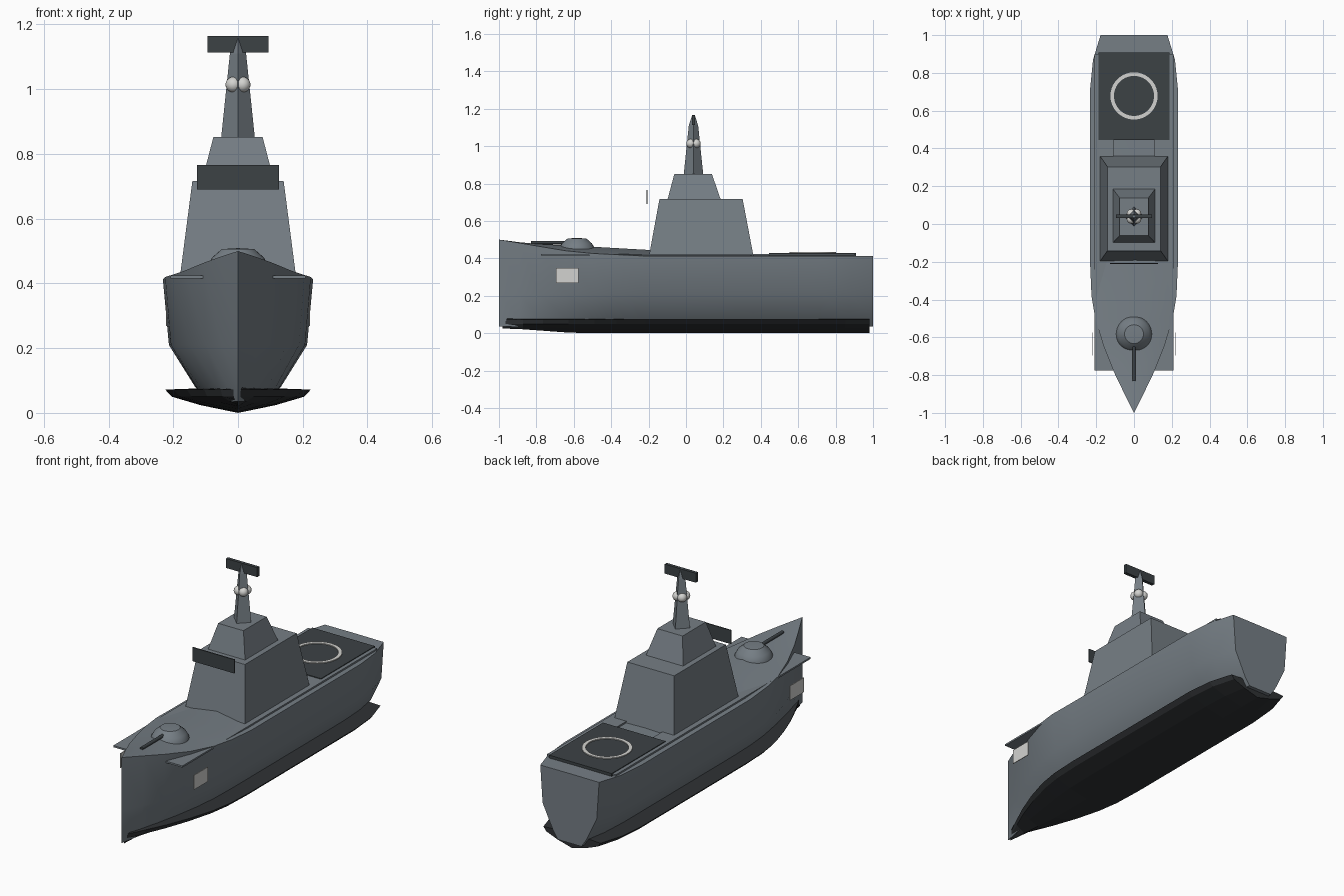
import bpy, bmesh
from math import radians, pi
from mathutils import Matrix

cube = bpy.data.objects.get("Cube")
if cube:
    bpy.data.objects.remove(cube, do_unlink=True)


def material(name, rgb):
    m = bpy.data.materials.new(name)
    m.use_nodes = True
    m.diffuse_color = (*rgb, 1)
    bsdf = m.node_tree.nodes["Principled BSDF"]
    bsdf.inputs["Base Color"].default_value = (*rgb, 1)
    bsdf.inputs["Roughness"].default_value = 0.7
    return m


GREY = material("naval grey", (0.18, 0.21, 0.235))
DARK = material("dark slate", (0.045, 0.054, 0.06))
KEEL = material("keel black", (0.028, 0.031, 0.034))
WHITE = material("off white", (0.65, 0.65, 0.63))


def finish(name, bm, mat, smooth=False):
    bmesh.ops.recalc_face_normals(bm, faces=bm.faces[:])
    mesh = bpy.data.meshes.new(name)
    bm.to_mesh(mesh)
    bm.free()
    mesh.materials.append(mat)
    obj = bpy.data.objects.new(name, mesh)
    bpy.context.collection.objects.link(obj)
    if smooth:
        bpy.ops.object.select_all(action="DESELECT")
        obj.select_set(True)
        bpy.context.view_layer.objects.active = obj
        bpy.ops.object.shade_smooth_by_angle(angle=radians(32))
    return obj


def loft(name, rings, mat, smooth=False):
    """Join closed rings of equal length and cap both ends."""
    bm = bmesh.new()
    rows = [[bm.verts.new(p) for p in ring] for ring in rings]
    n = len(rows[0])
    for a, b in zip(rows, rows[1:]):
        for i in range(n):
            j = (i + 1) % n
            bm.faces.new((a[i], a[j], b[j], b[i]))
    bm.faces.new(rows[0])
    bm.faces.new(rows[-1])
    bmesh.ops.remove_doubles(bm, verts=bm.verts[:], dist=0.0002)
    bmesh.ops.dissolve_degenerate(bm, edges=bm.edges[:], dist=0.0002)
    return finish(name, bm, mat, smooth)


def rect(hx, y0, y1, z):
    return [(-hx, y0, z), (hx, y0, z), (hx, y1, z), (-hx, y1, z)]


def box(name, x, y, z, mat):
    bm = bmesh.new()
    bmesh.ops.create_cube(bm, size=1)
    for v in bm.verts:
        v.co = [r[0] if c < 0 else r[1] for c, r in zip(v.co, (x, y, z))]
    return finish(name, bm, mat)


def section(y, top, half):
    """Full ring at y from a centre top point and the right-hand half profile."""
    return ([(0, y, top)] + [(x, y, z) for x, z in half]
            + [(-x, y, z) for x, z in reversed(half)])


def lathe(name, profile, centre, segments, mat, closed=False, smooth=True):
    bm = bmesh.new()
    verts = [bm.verts.new((r, 0, z)) for r, z in profile]
    pairs = list(zip(verts, verts[1:])) + ([(verts[-1], verts[0])] if closed else [])
    edges = [bm.edges.new(p) for p in pairs]
    bmesh.ops.spin(bm, geom=verts + edges, cent=(0, 0, 0), axis=(0, 0, 1),
                   angle=2 * pi, steps=segments, use_duplicate=False)
    bmesh.ops.remove_doubles(bm, verts=bm.verts[:], dist=0.0002)
    bmesh.ops.translate(bm, verts=bm.verts[:], vec=centre)
    return finish(name, bm, mat, smooth)


# Hull stations: position, half width, sheer height, crown height
STATIONS = [
    (-1, 0, 0.5, 0.5), (-0.89, 0.055, 0.482, 0.486), (-0.78, 0.108, 0.463, 0.476),
    (-0.64, 0.163, 0.44, 0.469), (-0.5, 0.205, 0.426, 0.462),
    (-0.38, 0.225, 0.42, 0.455), (-0.22, 0.232, 0.412, 0.446),
    (0.36, 0.232, 0.412, 0.418), (0.72, 0.232, 0.412, 0.413),
    (0.87, 0.217, 0.412, 0.413), (1, 0.177, 0.412, 0.413),
]
loft("hull", [section(y, crown, [(w, sheer), (w * 0.92, 0.21), (w * 0.57, 0.08), (w * 0.4, 0.035)])
              for y, w, sheer, crown in STATIONS], GREY, True)

# Flared keel plate following the hull outline
keel_rings = []
for y, w, _, _ in STATIONS:
    rise = 0.025 * min(1, max(0, (-0.6 - y) / 0.35))
    keel_rings.append(section(y * 0.98, 0.08, [
        (w * 0.97, 0.072), (w * 0.88, 0.05), (w * 0.5, 0.024 + rise * 0.6), (0, rise)]))
loft("keel", keel_rings, KEEL)

# Deck edge strips and hull side plates
for side, s in (("left", 1), ("right", -1)):
    box(side + "_deck_strip", sorted((s * 0.108, s * 0.208)), (-0.775, 0.9),
        (0.415, 0.424), GREY)
    box(side + "_side_plate", sorted((s * 0.219, s * 0.223)), (-0.695, -0.575),
        (0.268, 0.347), WHITE)

# Stepped superstructure
loft("superstructure_lower", [rect(0.182, -0.2, 0.363, 0.4),
                              rect(0.141, -0.142, 0.303, 0.716)], GREY)
loft("superstructure_upper", [rect(0.113, -0.1, 0.187, 0.71),
                              rect(0.076, -0.062, 0.138, 0.852)], GREY)
box("bridge_window", (-0.126, 0.126), (-0.212, -0.206), (0.69, 0.765), DARK)

# Diamond mast with sensor domes and radar bar
MAST_Y = 0.04
lathe("mast", [(0, 0.85), (0.052, 0.85), (0.025, 1.11), (0.007, 1.165), (0, 1.165)],
      (0, MAST_Y, 0), 4, GREY, smooth=False)
for sx in (-1, 1):
    for sy in (-1, 1):
        bm = bmesh.new()
        bmesh.ops.create_uvsphere(
            bm, u_segments=20, v_segments=12, radius=0.024,
            matrix=Matrix.Translation((sx * 0.0145, MAST_Y + sy * 0.0145, 1.014)))
        finish("sensor_dome_%s_%s" % ("left" if sx > 0 else "right",
                                      "front" if sy < 0 else "back"), bm, WHITE, True)
box("radar_bar", (-0.094, 0.094), (MAST_Y - 0.009, MAST_Y + 0.009), (1.113, 1.164), DARK)

# Gun turret and barrel
lathe("gun_turret", [(0.096, 0.43), (0.094, 0.455), (0.08, 0.48), (0.05, 0.506), (0, 0.509)],
      (0, -0.583, 0), 32, GREY)
bm = bmesh.new()
bmesh.ops.create_cone(bm, cap_ends=True, segments=12, radius1=0.009, radius2=0.009, depth=0.22,
                      matrix=Matrix.Translation((0, -0.72, 0.484)) @ Matrix.Rotation(pi / 2, 4, "X"))
finish("gun_barrel", bm, DARK, True)

# Helicopter pad with landing ring
box("landing_pad", (-0.188, 0.188), (0.445, 0.908), (0.41, 0.428), DARK)
lathe("landing_ring", [(0.106, 0.427), (0.125, 0.427), (0.125, 0.433), (0.106, 0.433)],
      (0, 0.678, 0), 40, WHITE, closed=True)
